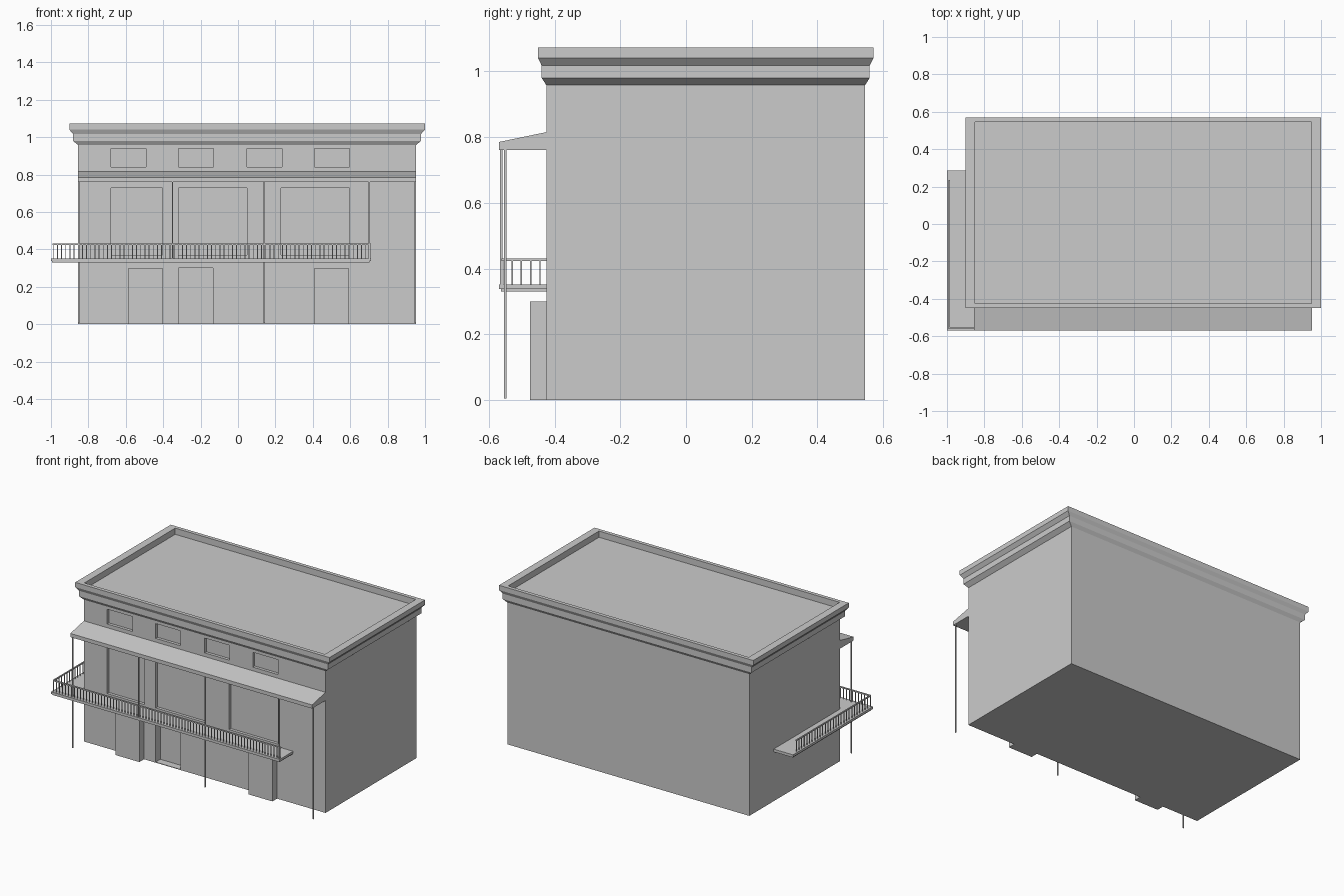
import bpy, bmesh

if "Cube" in bpy.data.objects:
    bpy.data.objects.remove(bpy.data.objects["Cube"])

X0, X1, Y0, Y1 = -0.855, 0.952, -0.425, 0.545   # wall outline


def finish(name, bm):
    bmesh.ops.recalc_face_normals(bm, faces=bm.faces)
    me = bpy.data.meshes.new(name)
    bm.to_mesh(me)
    bm.free()
    ob = bpy.data.objects.new(name, me)
    bpy.context.collection.objects.link(ob)
    return ob


def add_box(bm, x0, x1, y0, y1, z0, z1):
    vs = bmesh.ops.create_cube(bm, size=1)["verts"]
    for v in vs:
        v.co.x = x1 if v.co.x > 0 else x0
        v.co.y = y1 if v.co.y > 0 else y0
        v.co.z = z1 if v.co.z > 0 else z0


def boxes(name, items):
    bm = bmesh.new()
    for b in items:
        add_box(bm, *b)
    return finish(name, bm)


def extrude_x(name, profile, x0, x1):
    bm = bmesh.new()
    a, b = [[bm.verts.new((x, y, z)) for y, z in profile] for x in (x0, x1)]
    bm.faces.new(a)
    bm.faces.new(b)
    for i in range(len(a)):
        j = (i + 1) % len(a)
        bm.faces.new((a[i], a[j], b[j], b[i]))
    return finish(name, bm)


# Walls, stepped cornice, parapet and sunken roof: rings of (x offset, y offset, z)
rings = [(0, 0, 0), (0, 0, 0.958), (0.027, 0.014, 0.98), (0.027, 0.014, 1.017),
         (0.047, 0.025, 1.04), (0.047, 0.025, 1.072), (-0.004, 0.0, 1.072), (-0.004, 0.0, 1.03)]
bm = bmesh.new()
loops = []
for ox, oy, z in rings:
    loops.append([bm.verts.new(p) for p in (
        (X0 - ox, Y0 - oy, z), (X1 + ox, Y0 - oy, z), (X1 + ox, Y1 + oy, z), (X0 - ox, Y1 + oy, z))])
for lo, hi in zip(loops, loops[1:]):
    for i in range(4):
        j = (i + 1) % 4
        bm.faces.new((lo[i], lo[j], hi[j], hi[i]))
bm.faces.new(loops[0])
bm.faces.new(loops[-1])
building = finish("building_shell", bm)

# Recesses: attic windows, upper bays, lower doorway
cuts = [(x, x + 0.187, Y0 - 0.1, Y0 + 0.02, 0.84, 0.94) for x in (-0.68, -0.318, 0.048, 0.408)]
cuts += [(a, b, Y0 - 0.1, Y0 + 0.02, 0.37, 0.728)
         for a, b in ((-0.68, -0.403), (-0.318, 0.048), (0.23, 0.595))]
cuts.append((-0.318, -0.133, Y0 - 0.1, Y0 + 0.05, 0.004, 0.3))
cutter = boxes("recess_cutter", cuts)
cutter.hide_render = True
cutter.hide_viewport = True
mod = building.modifiers.new("recesses", "BOOLEAN")
mod.operation = "DIFFERENCE"
mod.solver = "EXACT"
mod.object = cutter

# Projecting entrance blocks
boxes("entrance_blocks", [(a, a + 0.18, -0.475, Y0 + 0.005, 0, 0.3) for a in (-0.585, 0.41)])

# Sloping canopy
extrude_x("canopy", [(Y0, 0.76), (-0.569, 0.76), (-0.569, 0.785), (Y0, 0.815)], X0, X1)

# L-shaped balcony floor with a lower lip
bm = bmesh.new()
for inset, z0, z1 in ((0.006, 0.33, 0.337), (0, 0.337, 0.352)):
    pts = [(-1 + inset, -0.569 + inset), (0.71 - inset, -0.569 + inset), (0.71 - inset, Y0),
           (X0, Y0), (X0, 0.285 - inset), (-1 + inset, 0.285 - inset)]
    face = bm.faces.new([bm.verts.new((x, y, z0)) for x, y in pts])
    top = bmesh.ops.extrude_face_region(bm, geom=[face])["geom"]
    for v in top:
        if isinstance(v, bmesh.types.BMVert):
            v.co.z = z1
    # keep the bottom closed
    if not face.is_valid:
        bm.faces.new([v for v in bm.verts if abs(v.co.z - z0) < 1e-6][:6])
finish("balcony_floor", bm)

# Rails along the front and left side
RX, RY, R = -0.988, -0.557, 0.004
boxes("balcony_rails", [(RX - R, 0.712, RY - R, RY + R, 0.423, 0.431),
                        (RX - R, RX + R, RY, 0.235, 0.423, 0.431)])

# Balusters
t = 0.0022
bal = []
n = 76
for i in range(n + 1):
    x = RX + (0.705 - RX) * i / n
    bal.append((x - t, x + t, RY - t, RY + t, 0.35, 0.425))
m = 28
for i in range(1, m + 1):
    y = RY + (0.233 - RY) * i / m
    bal.append((RX - t, RX + t, y - t, y + t, 0.35, 0.425))
boxes("balusters", bal)

# Tall posts to the ground and short posts on the balcony
p = 0.0035
tall = [(x - p, x + p, -0.55 - p, -0.55 + p, 0.005, 0.765) for x in (-0.851, 0.14, 0.947)]
short = [(x - p, x + p, -0.562 - p, -0.562 + p, 0.34, 0.765) for x in (-0.35, 0.702)]
boxes("posts", tall + short)
